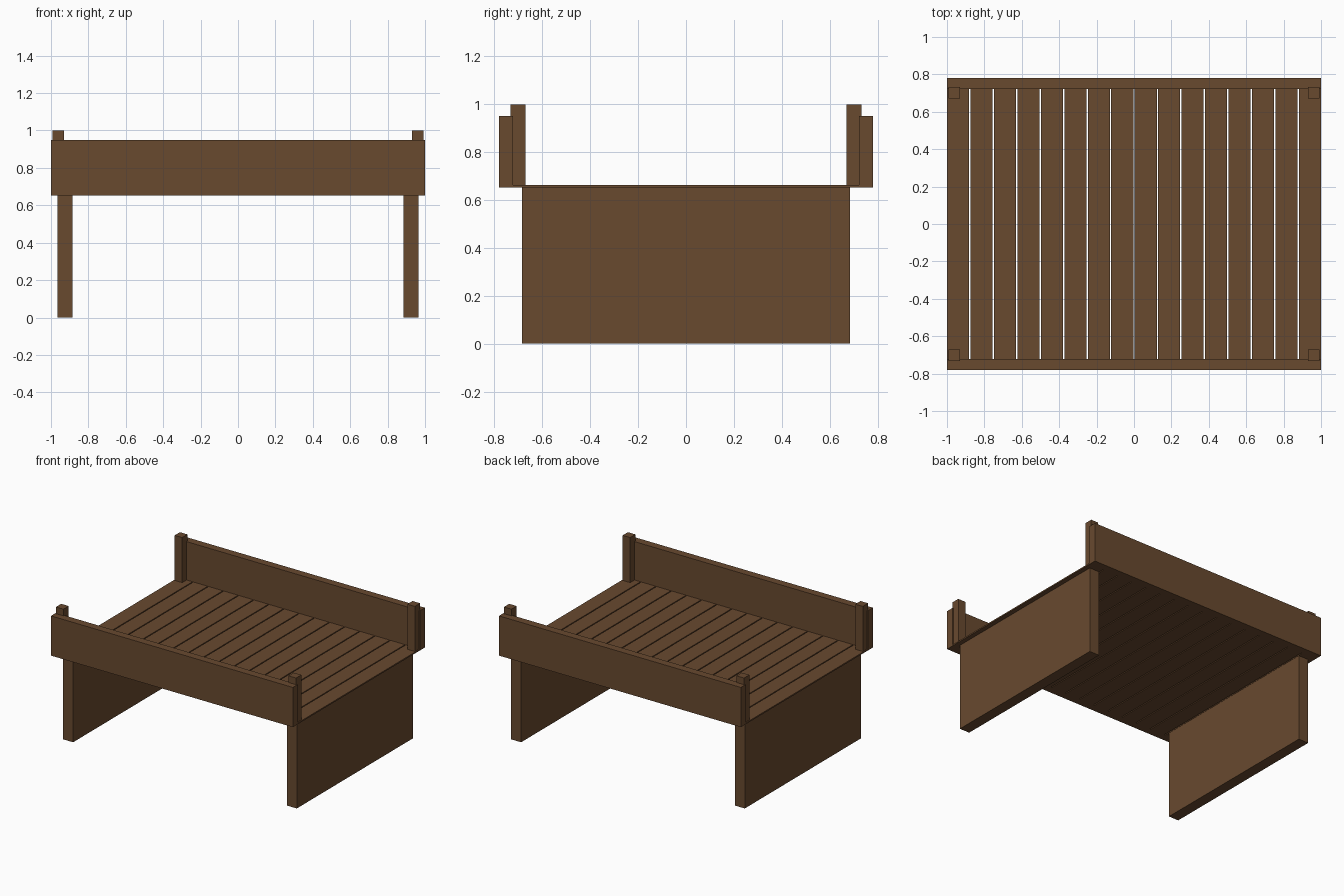
import bpy

if "Cube" in bpy.data.objects:
    bpy.data.objects.remove(bpy.data.objects["Cube"])

wood = bpy.data.materials.new("brown_wood")
wood.diffuse_color = (0.14, 0.067, 0.028, 1)
wood.use_nodes = True
wood.node_tree.nodes["Principled BSDF"].inputs["Base Color"].default_value = wood.diffuse_color


def box(name, x0, x1, y0, y1, z0, z1):
    bpy.ops.mesh.primitive_cube_add(
        size=1, location=((x0 + x1) / 2, (y0 + y1) / 2, (z0 + z1) / 2))
    ob = bpy.context.object
    ob.name = name
    ob.scale = (x1 - x0, y1 - y0, z1 - z0)
    bpy.ops.object.transform_apply(location=False, rotation=False, scale=True)
    ob.data.materials.append(wood)
    return ob


# deck planks with narrow gaps
count, width = 16, 0.118
pitch = (2 - width) / (count - 1)
for i in range(count):
    x = -1 + i * pitch
    box(f"deck_plank_{i + 1}", x, x + width, -0.722, 0.722, 0.653, 0.663)

# side rails
for side, s in (("front", -1), ("back", 1)):
    y0, y1 = sorted((s * 0.722, s * 0.78))
    box(f"{side}_rail", -1, 1, y0, y1, 0.653, 0.95)

    # corner posts
    for end, e in (("left", -1), ("right", 1)):
        x, y, h = e * 0.962, s * 0.701, 0.031
        box(f"{side}_{end}_post", x - h, x + h, y - h, y + h, 0.656, 1.0)

# slab legs
for end, e in (("left", -1), ("right", 1)):
    x = e * 0.925
    box(f"{end}_leg", x - 0.041, x + 0.041, -0.685, 0.685, 0, 0.654)
